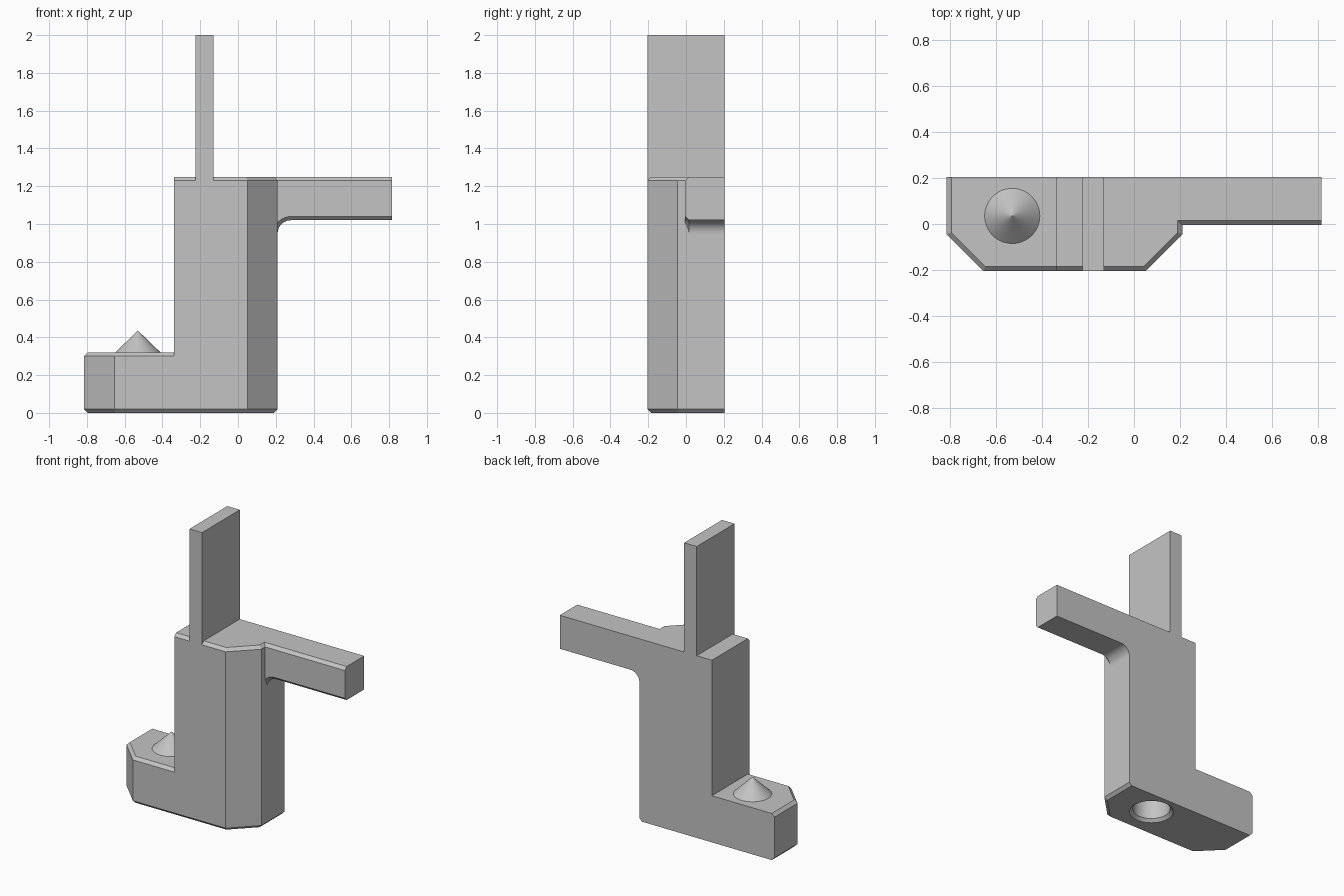
import bpy, bmesh, math

old = bpy.data.objects.get("Cube")
if old:
    bpy.data.objects.remove(old, do_unlink=True)

grey = bpy.data.materials.new("plain_grey")
grey.use_nodes = True
grey.diffuse_color = (0.55, 0.55, 0.55, 1)
grey.node_tree.nodes["Principled BSDF"].inputs["Base Color"].default_value = grey.diffuse_color

FRONT, BACK = -0.205, 0.205
BEVEL = 0.02
TOP, FOOT_TOP = 1.25, 0.32
SPLIT = -0.34          # where the foot meets the column


def smooth(obj):
    bpy.ops.object.select_all(action='DESELECT')
    obj.select_set(True)
    bpy.context.view_layer.objects.active = obj
    bpy.ops.object.shade_smooth_by_angle(angle=math.radians(30))


def loft(name, rings):
    """Closed solid through a list of rings with equal point counts."""
    bm = bmesh.new()
    loops = [[bm.verts.new(p) for p in ring] for ring in rings]
    for a, b in zip(loops, loops[1:]):
        for i in range(len(a)):
            j = (i + 1) % len(a)
            bm.faces.new((a[i], a[j], b[j], b[i]))
    bm.faces.new(loops[0][::-1])
    bm.faces.new(loops[-1])
    bmesh.ops.recalc_face_normals(bm, faces=bm.faces)
    mesh = bpy.data.meshes.new(name)
    bm.to_mesh(mesh)
    bm.free()
    obj = bpy.data.objects.new(name, mesh)
    bpy.context.collection.objects.link(obj)
    mesh.materials.append(grey)
    smooth(obj)
    return obj


def footprint(outer, inner, side, c, z):
    """Plan with one cut front corner, inset by c except at back and inner side."""
    k = c * (math.sqrt(2) - 1)
    cut = 0.16
    return [(inner, BACK, z), (inner, FRONT + c, z),
            (outer - side * (cut + k), FRONT + c, z),
            (outer - side * c, FRONT + cut + k, z),
            (outer - side * c, BACK, z)]


def block(name, outer, inner, side, top):
    levels = [(BEVEL, 0), (0, BEVEL), (0, top - BEVEL), (BEVEL, top)]
    return loft(name, [footprint(outer, inner, side, c, z) for c, z in levels])


def circle(x, y, z, r, n=64):
    return [(x + r * math.cos(math.tau * i / n), y + r * math.sin(math.tau * i / n), z)
            for i in range(n)]


# Foot and column
block("foot", -0.815, SPLIT, -1, FOOT_TOP)
column = block("column", 0.21, SPLIT, 1, TOP)

# Round socket with a chamfered rim in the underside
cutter = loft("socket_cutter", [circle(-0.12, 0.03, z, r) for z, r in
                                ((-0.02, 0.16), (0.02, 0.12), (0.2, 0.12), (0.32, 0.001))])
cutter.hide_render = True
cut = column.modifiers.new("socket", 'BOOLEAN')
cut.operation = 'DIFFERENCE'
cut.solver = 'EXACT'
cut.object = cutter
bpy.context.view_layer.objects.active = column
bpy.ops.object.modifier_apply(modifier=cut.name)
bpy.data.objects.remove(cutter, do_unlink=True)
smooth(column)


# Side arm with a filleted underside and bevelled front edges
def arm_profile(c, y):
    cx, cz, r = 0.28, 0.95, 0.07 + c
    arc = [(cx + r * math.cos(a), y, cz + r * math.sin(a))
           for a in (math.pi / 2 * (1 + i / 12) for i in range(13))]
    return [(0.18, y, TOP - c), (0.815, y, TOP - c), (0.815, y, cz + r)] + arc + [(0.18, y, cz)]


arm_front = -0.005
loft("side_arm", [arm_profile(0, BACK), arm_profile(0, arm_front + BEVEL),
                  arm_profile(BEVEL, arm_front)])

# Upright fin
loft("upright_fin", [[(-0.225, FRONT, z), (-0.13, FRONT, z), (-0.13, BACK, z), (-0.225, BACK, z)]
                     for z in (TOP - BEVEL, 2.0)])

# Locating cone on the foot
loft("locating_cone", [circle(-0.53, 0.035, FOOT_TOP, 0.12),
                       circle(-0.53, 0.035, FOOT_TOP + 0.115, 0.001)])
